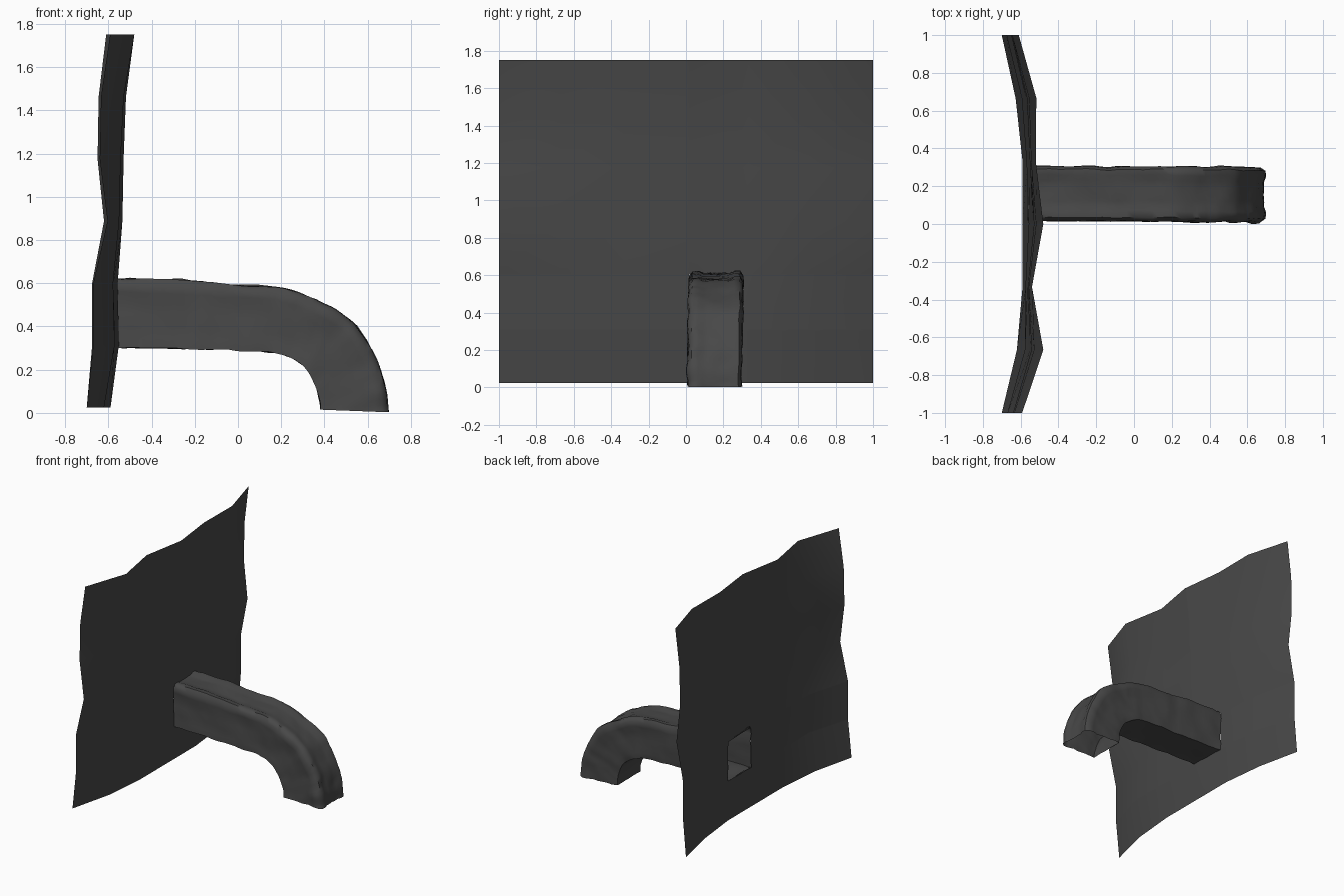
import bpy, bmesh, math
from mathutils import Vector, noise

if "Cube" in bpy.data.objects:
    bpy.data.objects.remove(bpy.data.objects["Cube"])

grey = bpy.data.materials.new("dark grey stone")
grey.diffuse_color = (0.065, 0.065, 0.065, 1)
grey.use_nodes = True
grey.node_tree.nodes["Principled BSDF"].inputs["Base Color"].default_value = grey.diffuse_color


def finish(name, bm, angle):
    me = bpy.data.meshes.new(name)
    bm.to_mesh(me)
    bm.free()
    ob = bpy.data.objects.new(name, me)
    bpy.context.collection.objects.link(ob)
    me.materials.append(grey)
    bpy.ops.object.select_all(action='DESELECT')
    ob.select_set(True)
    bpy.context.view_layer.objects.active = ob
    bpy.ops.object.shade_smooth_by_angle(angle=math.radians(angle))
    return ob


def skin(bm, rows, closed):
    """Join rows of vertices with quads."""
    grid = [[bm.verts.new(p) for p in r] for r in rows]
    n = len(rows[0])
    for a, b in zip(grid, grid[1:]):
        for j in range(n if closed else n - 1):
            k = (j + 1) % n
            bm.faces.new((a[j], a[k], b[k], b[j]))


# Wall: a thin, gently crumpled sheet of 6 x 6 panels
mid = [-.64, -.55, -.565, -.535, -.555, -.572, -.65]
amp = [.06, .07, .025, .055, .035, .055, .05]
edge_lean = [-1, -.5, -.5, .6, 0, .1, .8]
inner_lean = [-1, -.3, -.4, 0, .1, .3, 1]
rows = []
for i in range(7):
    z = .025 + i * 1.725 / 6
    rows.append([(mid[j] + amp[j] * (edge_lean if j in (0, 6) else inner_lean)[i],
                  -1 + j / 3, z) for j in range(7)])
bm = bmesh.new()
skin(bm, rows, False)

# Doorway cut through the wall where the tunnel joins
Y0, Y1, Z0, Z1 = .015, .3, .305, .605
for co, no in (((0, Y0, 0), (0, 1, 0)), ((0, Y1, 0), (0, 1, 0)),
               ((0, 0, Z0), (0, 0, 1)), ((0, 0, Z1), (0, 0, 1))):
    bmesh.ops.bisect_plane(bm, geom=bm.verts[:] + bm.edges[:] + bm.faces[:],
                           plane_co=co, plane_no=no, dist=1e-5)
hole = [f for f in bm.faces
        if Y0 < f.calc_center_median().y < Y1 and Z0 < f.calc_center_median().z < Z1]
bmesh.ops.delete(bm, geom=hole, context='FACES')
finish("wall", bm, 60)

# Tunnel: open square tube that bends down to the ground
# each station: inner x, z and outer x, z
path = [(-.565, .302, -.565, .622), (-.3, .298, -.3, .615), (-.05, .29, -.04, .595),
        (.15, .282, .22, .575), (.26, .25, .38, .51), (.33, .185, .53, .42),
        (.365, .11, .62, .29), (.38, .05, .68, .14), (.38, .015, .697, .003)]


def spline(u):
    i = min(int(u), len(path) - 2)
    t = u - i
    q = [path[min(max(k, 0), len(path) - 1)] for k in range(i - 1, i + 3)]
    return [.5 * (2 * b + (c - a) * t + (2 * a - 5 * b + 4 * c - d) * t * t
                  + (3 * b - a - 3 * c + d) * t ** 3) for a, b, c, d in zip(*q)]


# cross-section: y, height fraction; the roof has two raised ridges
section = [(.01, 0), (.08, .012), (.15, .0), (.22, .012), (.288, 0),
           (.295, .15), (.29, .3), (.298, .5), (.292, .65), (.303, .8), (.3, .92),
           (.285, 1), (.255, 1.005), (.225, .97), (.19, .975), (.155, .965), (.12, .975),
           (.09, .97), (.065, 1.005), (.03, 1),
           (.013, .92), (.01, .8), (.02, .65), (.012, .5), (.018, .3), (.012, .15)]
STEPS = 48
rows = []
for i in range(STEPS + 1):
    u = (len(path) - 1) * i / STEPS
    ix, iz, ox, oz = spline(u)
    row = []
    for y, t in section:
        p = Vector((ix + (ox - ix) * t, y + .006 - .0012 * u, iz + (oz - iz) * t))
        bump = noise.noise_vector(p * 8) * .008 + noise.noise_vector(p * 17) * .005
        if i in (0, STEPS):
            bump.x = bump.z = 0
        row.append(p + bump)
    rows.append(row)
bm = bmesh.new()
skin(bm, rows, True)
bmesh.ops.recalc_face_normals(bm, faces=bm.faces[:])
finish("tunnel", bm, 50)
